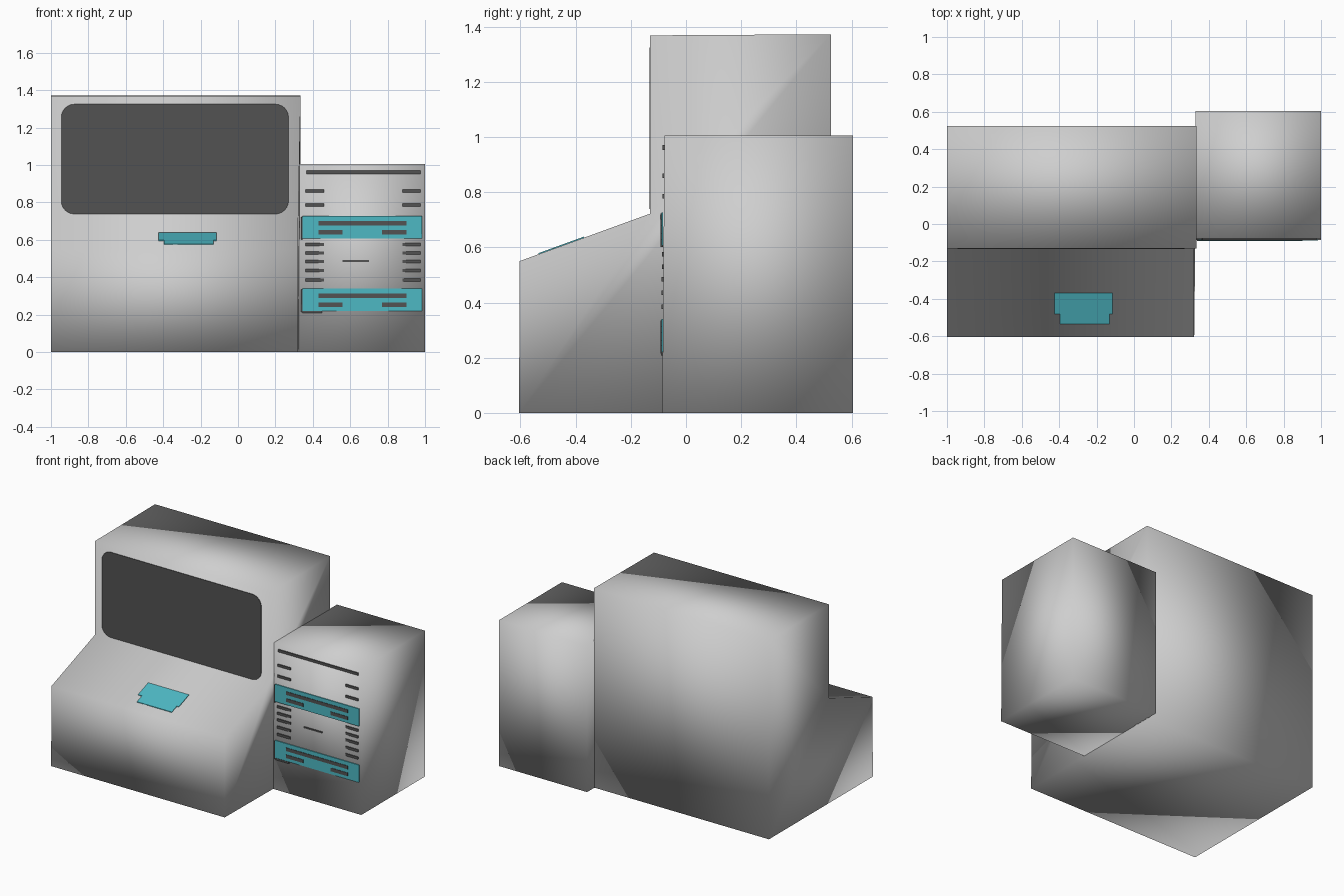
import bpy, bmesh, math

if "Cube" in bpy.data.objects:
    bpy.data.objects.remove(bpy.data.objects["Cube"])


def material(name, rgb):
    m = bpy.data.materials.new(name)
    m.diffuse_color = (*rgb, 1)
    m.use_nodes = True
    m.node_tree.nodes["Principled BSDF"].inputs["Base Color"].default_value = m.diffuse_color
    return m


GREY = material("light grey", (0.62, 0.62, 0.62))
DARK = material("dark grey", (0.085, 0.085, 0.085))
TEAL = material("teal", (0.075, 0.48, 0.55))


def finish(name, bm, mat, smooth=False):
    bmesh.ops.recalc_face_normals(bm, faces=bm.faces)
    for f in bm.faces:
        f.smooth = smooth
    me = bpy.data.meshes.new(name)
    bm.to_mesh(me)
    bm.free()
    me.materials.append(mat)
    ob = bpy.data.objects.new(name, me)
    bpy.context.collection.objects.link(ob)
    return ob


def prism(name, left, right, mat, smooth=False):
    """Solid between two matching outlines."""
    bm = bmesh.new()
    a = [bm.verts.new(p) for p in left]
    b = [bm.verts.new(p) for p in right]
    bm.faces.new(a)
    bm.faces.new(b[::-1])
    n = len(a)
    for i in range(n):
        j = (i + 1) % n
        bm.faces.new((a[i], b[i], b[j], a[j]))
    return finish(name, bm, mat, smooth)


def front_plate(name, x0, x1, z0, z1, y, thick, mat):
    rect = [(x0, z0), (x1, z0), (x1, z1), (x0, z1)]
    prism(name, [(x, y + 0.002, z) for x, z in rect],
          [(x, y - thick, z) for x, z in rect], mat)


# Main body: stepped profile with a sloping console, slightly wider at the top
profile = [(-0.605, 0), (-0.603, 0.55), (-0.13, 0.722),
           (-0.13, 1.368), (0.525, 1.372), (0.525, 0)]
prism("main_body", [(-1, y, z) for y, z in profile],
      [(0.335 if z > 1 or y > 0 else 0.322, y, z) for y, z in profile], GREY, True)

# Side cabinet
cab = [(-0.086, 0), (-0.078, 1.006), (0.605, 1.006), (0.605, 0)]
prism("side_cabinet", [(0.33, y, z) for y, z in cab],
      [(1, y, z) for y, z in cab], GREY, True)

# Screen with rounded corners
r, outline = 0.07, []
for cx, cz, start in ((0.27 - r, 1.325 - r, 0), (-0.945 + r, 1.325 - r, 90),
                      (-0.945 + r, 0.738 + r, 180), (0.27 - r, 0.738 + r, 270)):
    for k in range(7):
        t = math.radians(start + 15 * k)
        outline.append((cx + r * math.cos(t), cz + r * math.sin(t)))
prism("screen", [(x, -0.128, z) for x, z in outline],
      [(x, -0.133, z) for x, z in outline], DARK)


# Key pad lying on the sloping console
def slope(x, y, lift):
    return (x, y, 0.55 + (y + 0.603) * 0.172 / 0.473 + lift)


pad = [(-0.395, -0.535), (-0.13, -0.535), (-0.13, -0.48), (-0.115, -0.48),
       (-0.115, -0.37), (-0.425, -0.37), (-0.425, -0.48), (-0.395, -0.48)]
prism("key_pad", [slope(x, y, -0.002) for x, y in pad],
      [slope(x, y, 0.004) for x, y in pad], TEAL)

# Drawer bands with dark slots
Y = -0.085
for i, z in enumerate((0.22, 0.607)):
    front_plate(f"band_{i}", 0.345, 0.983, z, z + 0.12, Y, 0.004, TEAL)
    front_plate(f"long_slot_{i}", 0.43, 0.9, z + 0.07, z + 0.093, Y, 0.007, DARK)
    for side, x in (("left", 0.43), ("right", 0.77)):
        front_plate(f"{side}_slot_{i}", x, x + 0.13, z + 0.022, z + 0.045, Y, 0.007, DARK)
    front_plate(f"band_edge_{i}", 0.338, 0.346, z - 0.005, z + 0.115, Y, 0.007, DARK)

# Vent lines on the cabinet front: one long, the rest at both sides
front_plate("top_line", 0.365, 0.975, 0.953, 0.97, -0.079, 0.006, DARK)
front_plate("bottom_line", 0.345, 0.45, 0.208, 0.22, Y, 0.006, DARK)
for i, z in enumerate((0.385, 0.435, 0.485, 0.53, 0.575, 0.785, 0.86)):
    y = -0.086 + 0.008 * z
    front_plate(f"vent_left_{i}", 0.36, 0.46, z - 0.008, z + 0.008, y, 0.006, DARK)
    front_plate(f"vent_right_{i}", 0.88, 0.975, z - 0.008, z + 0.008, y, 0.006, DARK)
front_plate("vent_middle", 0.56, 0.7, 0.482, 0.492, -0.082, 0.006, DARK)
